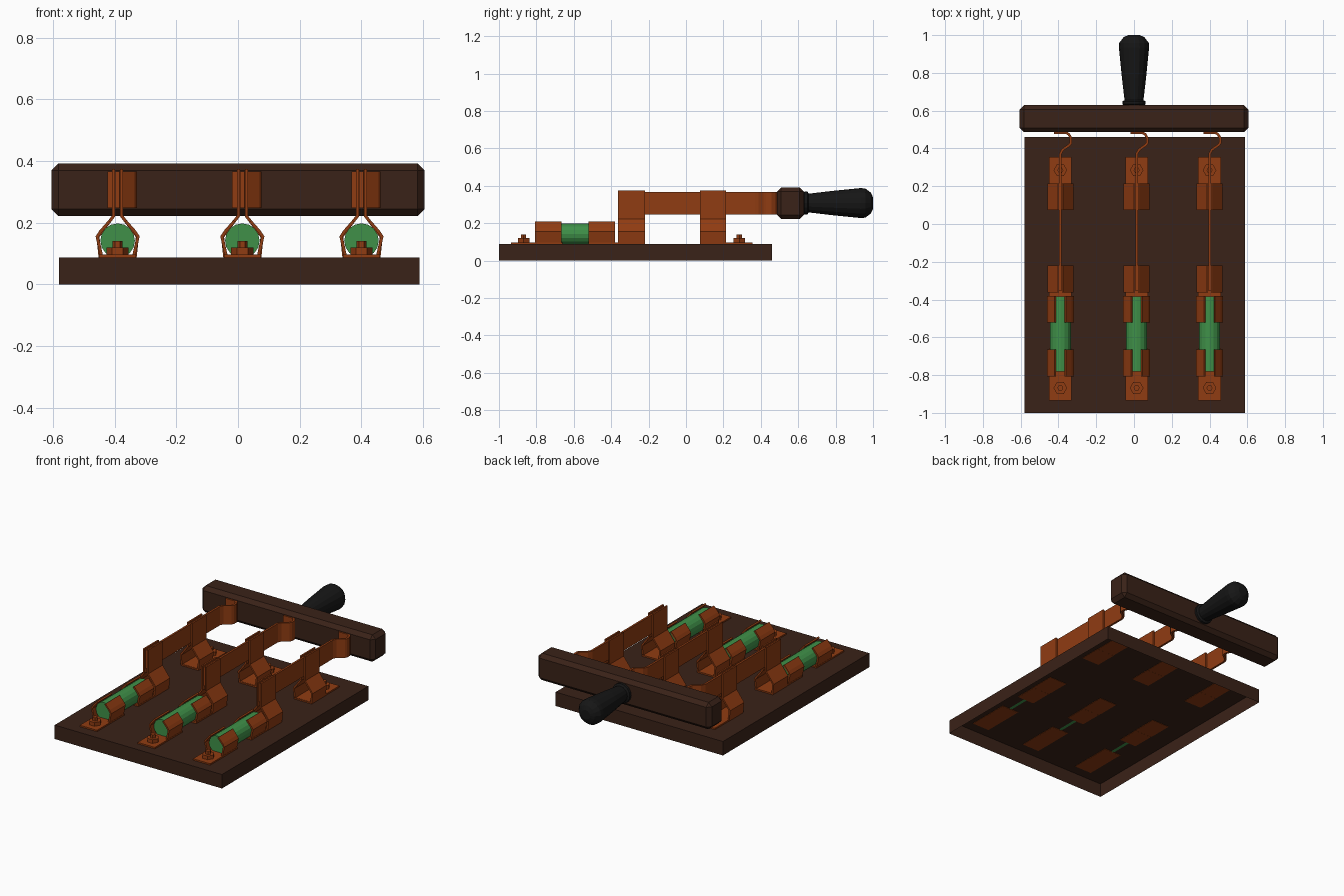
import bpy, bmesh, math
from mathutils import Matrix, Vector

if "Cube" in bpy.data.objects:
    bpy.data.objects.remove(bpy.data.objects["Cube"])


def material(name, rgb):
    m = bpy.data.materials.new(name)
    m.diffuse_color = (*rgb, 1)
    m.use_nodes = True
    m.node_tree.nodes["Principled BSDF"].inputs["Base Color"].default_value = m.diffuse_color
    return m


BROWN = material("brown", (0.042, 0.016, 0.009))
COPPER = material("copper", (0.28, 0.045, 0.006))
GREEN = material("green", (0.05, 0.28, 0.065))
BLACK = material("black", (0.008, 0.008, 0.008))


def finish(name, bm, mat):
    bmesh.ops.recalc_face_normals(bm, faces=bm.faces)
    me = bpy.data.meshes.new(name)
    bm.to_mesh(me)
    bm.free()
    ob = bpy.data.objects.new(name, me)
    bpy.context.collection.objects.link(ob)
    me.materials.append(mat)
    return ob


def box(name, lo, hi, mat, open_bottom=False, bevel=0):
    lo, hi = Vector(lo), Vector(hi)
    bm = bmesh.new()
    bmesh.ops.create_cube(bm, size=1, matrix=Matrix.Translation((lo + hi) / 2) @ Matrix.Diagonal((*(hi - lo), 1)))
    bm.normal_update()
    if open_bottom:
        bmesh.ops.delete(bm, geom=[f for f in bm.faces if f.normal.z < -0.9], context='FACES')
    if bevel:
        bmesh.ops.bevel(bm, geom=bm.edges[:], offset=bevel, segments=1, affect='EDGES')
    return finish(name, bm, mat)


def ribbon(name, pts, lo, hi, along, mat, thick=0.01):
    """Sheet-metal strip: a bent 2D path swept along y (path in xz) or z (path in xy)."""
    bm = bmesh.new()
    rows = [[bm.verts.new((a, t, b) if along == 'y' else (a, b, t)) for t in (lo, hi)] for a, b in pts]
    for r, s in zip(rows, rows[1:]):
        bm.faces.new((r[0], r[1], s[1], s[0]))
    ob = finish(name, bm, mat)
    mod = ob.modifiers.new("thickness", 'SOLIDIFY')
    mod.thickness, mod.offset = thick, 0
    mod.use_even_offset = True
    return ob


def lathe(name, profile, sides, loc, mat, axis='z', smooth=False):
    """Turned solid from (height, radius) pairs, about z or y."""
    rot = Matrix.Rotation(-math.pi / 2, 4, 'X') if axis == 'y' else Matrix()
    bm = bmesh.new()
    rings = []
    for h, r in profile:
        rings.append([bm.verts.new((r * math.cos(2 * math.pi * i / sides), r * math.sin(2 * math.pi * i / sides), h))
                      for i in range(sides)])
    for a, b in zip(rings, rings[1:]):
        for i in range(sides):
            j = (i + 1) % sides
            bm.faces.new((a[i], a[j], b[j], b[i]))
    bm.faces.new(rings[0])
    bm.faces.new(rings[-1])
    bm.transform(Matrix.Translation(loc) @ rot)
    ob = finish(name, bm, mat)
    if smooth:
        for p in ob.data.polygons:
            p.use_smooth = len(p.vertices) == 4
    return ob


def clip(name, x, half, y0, y1):
    """U-shaped spring clip, mirrored from its right half (bottom to top)."""
    right = [(x + a, z) for a, z in half]
    left = [(x - a, z) for a, z in half]
    ribbon(name, left[::-1] + right, y0, y1, 'y', COPPER)


# hollow slab base
box("base", (-0.58, -1, 0), (0.588, 0.46, 0.088), BROWN, open_bottom=True)

# cross bar and turned handle
box("cross_bar", (-0.605, 0.486, 0.222), (0.605, 0.63, 0.392), BROWN, bevel=0.023)
lathe("handle", [(0.0, 0.05), (0.01, 0.062), (0.025, 0.062), (0.032, 0.05), (0.15, 0.064), (0.31, 0.08),
                 (0.335, 0.078), (0.365, 0.055), (0.376, 0.03)], 16, (0, 0.624, 0.308), BLACK, 'y')

JAW = [(0.057, 0.091), (0.064, 0.155), (0.013, 0.222), (0.013, 0.374)]
HOLDER = [(0.052, 0.091), (0.066, 0.155), (0.055, 0.172), (0.026, 0.205)]
BLADE = [(0, -0.355), (0, 0.37), (0.012, 0.393), (0.05, 0.42), (0.056, 0.43),
         (0.056, 0.455), (0.045, 0.475), (0.03, 0.484), (-0.033, 0.484)]

# three identical poles
for n, x in enumerate((-0.39, 0.014, 0.40), 1):
    # contact plates
    for part, y0, y1 in (("front", -0.935, -0.66), ("middle", -0.52, -0.22), ("rear", 0.08, 0.355)):
        box(f"{part}_plate_{n}", (x - 0.06, y0, 0.0865), (x + 0.06, y1, 0.097), COPPER)
    # blade jaws and fuse clips
    clip(f"hinge_jaw_{n}", x, JAW, -0.363, -0.22)
    clip(f"contact_jaw_{n}", x, JAW, 0.075, 0.215)
    clip(f"front_fuse_clip_{n}", x, HOLDER, -0.808, -0.665)
    clip(f"rear_fuse_clip_{n}", x, HOLDER, -0.522, -0.38)
    # fuse
    lathe(f"fuse_{n}", [(-0.78, 0.056), (-0.385, 0.056)], 16, (x, 0, 0.142), GREEN, 'y')
    # blade with bent tail joined to the bar
    ribbon(f"blade_{n}", [(x + a, b) for a, b in BLADE], 0.248, 0.366, 'z', COPPER, 0.013)
    # hex terminal bolts
    for part, y in (("front", -0.868), ("rear", 0.285)):
        lathe(f"{part}_bolt_{n}", [(0.09, 0.036), (0.12, 0.036), (0.12, 0.016), (0.141, 0.016)], 6,
              (x, y, 0), COPPER)
